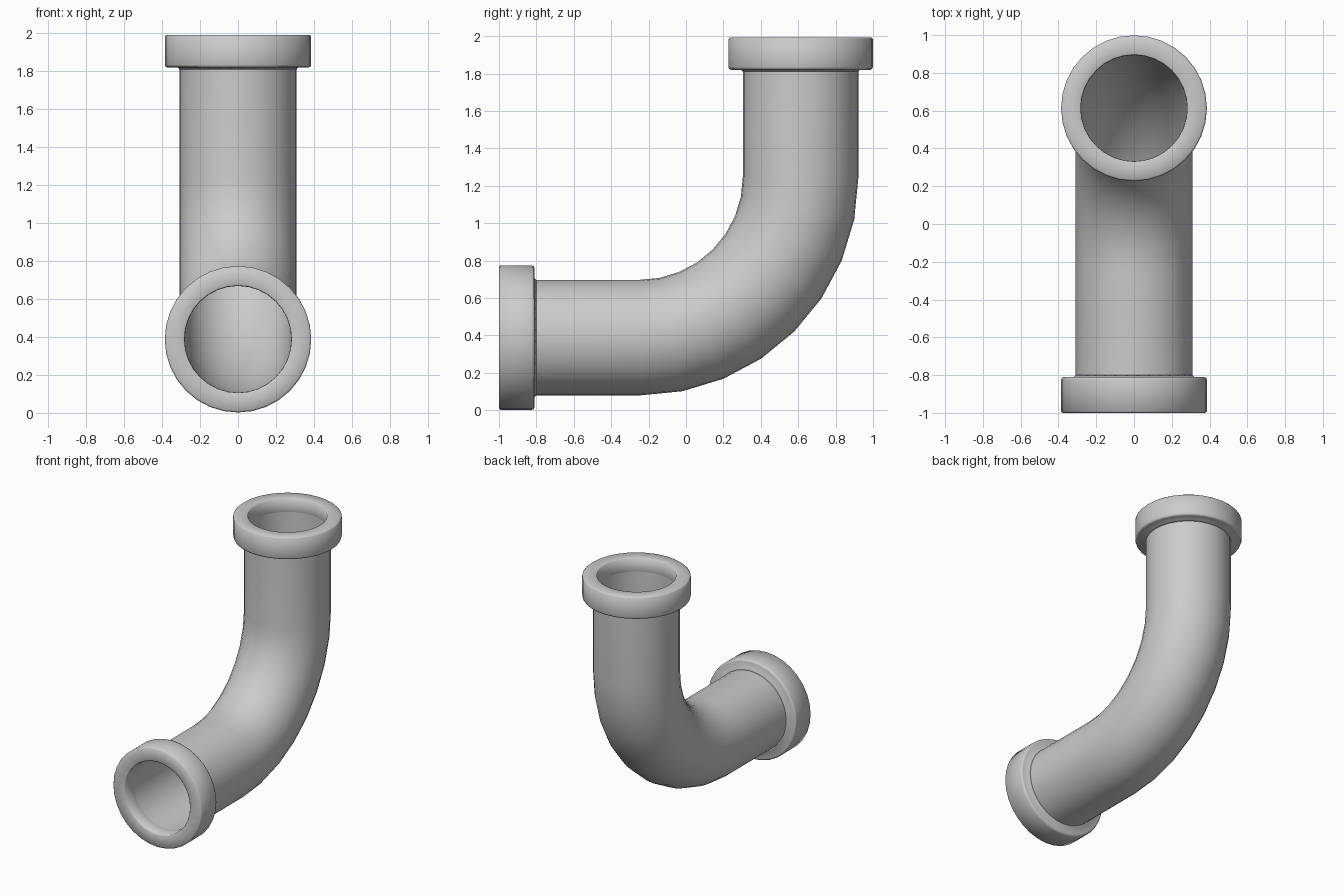
import bpy, bmesh
from math import sin, cos, pi, radians
from mathutils import Vector

if "Cube" in bpy.data.objects:
    bpy.data.objects.remove(bpy.data.objects["Cube"])

SEG = 32
Y_AX, Z_AX = 0.613, 0.388       # axes of the upright and level legs
BEND = 0.86                     # centreline radius of the elbow
R_OUT, R_IN = 0.309, 0.283
Z_TOP, Y_END = 1.992, -1.0
CY, CZ = Y_AX - BEND, Z_AX + BEND


def sweep(name, stations, angle):
    """Skin a closed loop of rings: (centre, in-plane normal, radius)."""
    bm = bmesh.new()
    rings = []
    for c, n, r in stations:
        rings.append([bm.verts.new(c + r * (cos(2 * pi * i / SEG) * n
                      + sin(2 * pi * i / SEG) * Vector((1, 0, 0)))) for i in range(SEG)])
    for a, b in zip(rings, rings[1:] + rings[:1]):
        for i in range(SEG):
            j = (i + 1) % SEG
            bm.faces.new((a[i], a[j], b[j], b[i]))
    bmesh.ops.recalc_face_normals(bm, faces=bm.faces)
    me = bpy.data.meshes.new(name)
    bm.to_mesh(me)
    bm.free()
    ob = bpy.data.objects.new(name, me)
    bpy.context.collection.objects.link(ob)
    bpy.ops.object.select_all(action='DESELECT')
    ob.select_set(True)
    bpy.context.view_layer.objects.active = ob
    if angle is None:
        bpy.ops.object.shade_smooth()
    else:
        bpy.ops.object.shade_smooth_by_angle(angle=angle)
    return ob


# elbow pipe: outside out, inside back
path = [(Vector((0, Y_END + 0.02, Z_AX)), Vector((0, 0, -1)))]
for k in range(9):
    a = k * pi / 16
    n = Vector((0, sin(a), -cos(a)))
    path.append((Vector((0, CY, CZ)) + BEND * n, n))
path.append((Vector((0, Y_AX, Z_TOP - 0.02)), Vector((0, 1, 0))))
sweep("elbow_pipe", [(c, n, R_OUT) for c, n in path]
      + [(c, n, R_IN) for c, n in reversed(path)], radians(40))


# end collars: (distance from the mouth, radius)
def collar(name, mouth, inward, normal, length):
    prof = [(0.10, R_IN - 0.002), (0.004, R_IN - 0.001), (0, R_IN + 0.006),
            (0, 0.377), (0.008, 0.386), (length - 0.015, 0.386),
            (length - 0.004, 0.382), (length, 0.37), (length, 0.318),
            (length + 0.012, R_OUT - 0.002)]
    sweep(name, [(mouth + d * inward, normal, r) for d, r in prof], None)


collar("front_collar", Vector((0, Y_END, Z_AX)), Vector((0, 1, 0)), Vector((0, 0, -1)), 0.19)
collar("top_collar", Vector((0, Y_AX, Z_TOP)), Vector((0, 0, -1)), Vector((0, 1, 0)), 0.172)
